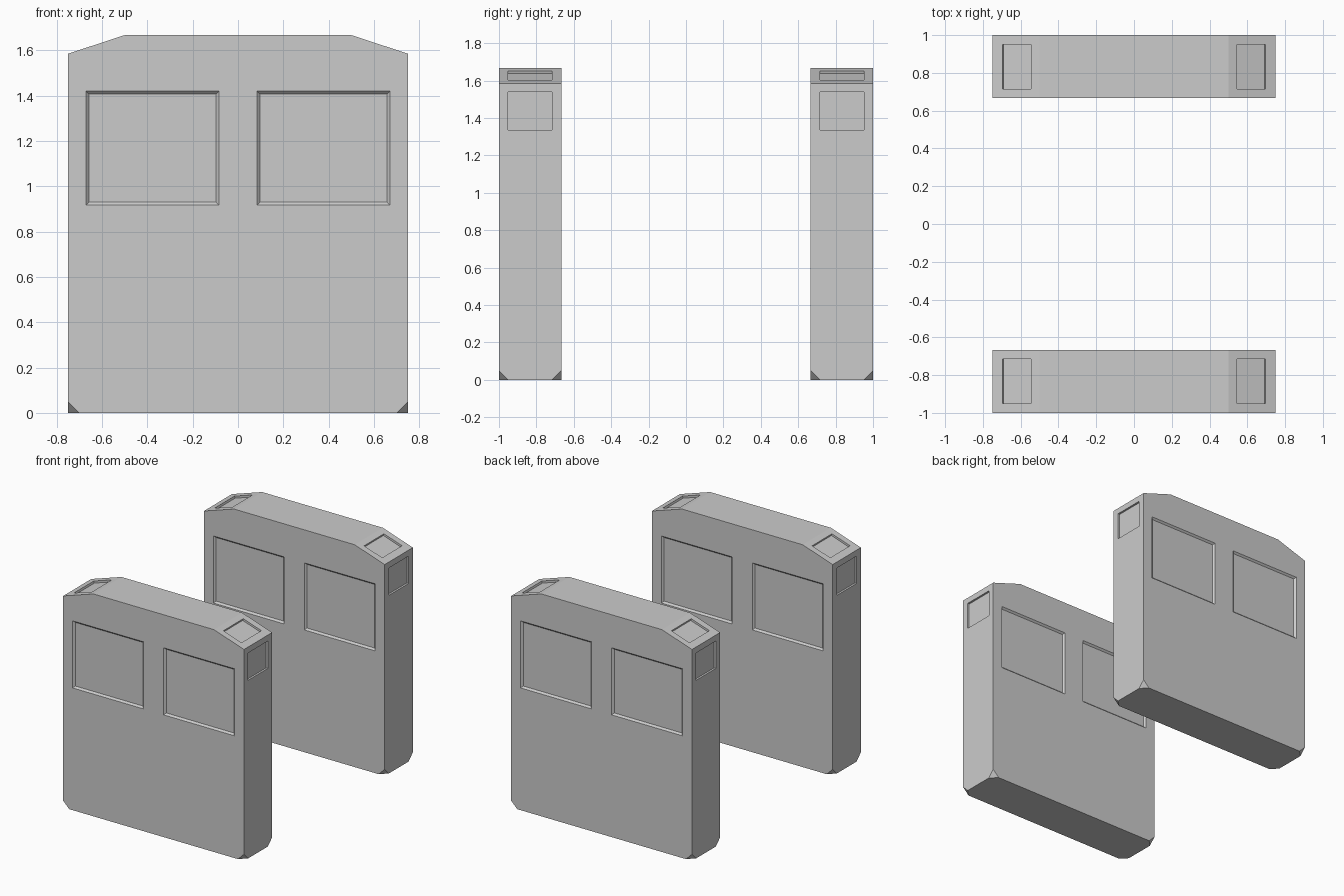
import bpy, bmesh
from mathutils import Vector

if "Cube" in bpy.data.objects:
    bpy.data.objects.remove(bpy.data.objects["Cube"])

THICK, HEIGHT, HALF = 1 / 3, 1.667, 0.75
SHOULDER_X, SHOULDER_Z = 0.5, 1.585


def make_object(name, bm):
    bmesh.ops.recalc_face_normals(bm, faces=bm.faces)
    mesh = bpy.data.meshes.new(name)
    bm.to_mesh(mesh)
    bm.free()
    ob = bpy.data.objects.new(name, mesh)
    bpy.context.collection.objects.link(ob)
    return ob


def add_cutter(bm, center, normal, u, width, length, depth, taper=0.0):
    """Block straddling a surface, narrowing inward by taper."""
    n, u, c = Vector(normal).normalized(), Vector(u).normalized(), Vector(center)
    v = n.cross(u)
    rings = []
    for s in (-1, 1):
        a, b = width / 2 + s * taper, length / 2 + s * taper
        rings.append([bm.verts.new(c + n * depth * s + u * a * i + v * b * j)
                      for i, j in ((-1, -1), (1, -1), (1, 1), (-1, 1))])
    low, high = rings
    bm.faces.new(low[::-1])
    bm.faces.new(high)
    for i in range(4):
        k = (i + 1) % 4
        bm.faces.new((low[i], low[k], high[k], high[i]))


def make_pillar(name, y):
    # Body: extruded outline with clipped bottom corners
    bm = bmesh.new()
    outline = [(-HALF, 0), (HALF, 0), (HALF, SHOULDER_Z), (SHOULDER_X, HEIGHT),
               (-SHOULDER_X, HEIGHT), (-HALF, SHOULDER_Z)]
    face = bm.faces.new([bm.verts.new((x, y - THICK / 2, z)) for x, z in outline])
    ext = bmesh.ops.extrude_face_region(bm, geom=[face], use_keep_orig=True)
    bmesh.ops.translate(bm, vec=(0, THICK, 0),
                        verts=[g for g in ext["geom"] if isinstance(g, bmesh.types.BMVert)])
    bmesh.ops.bevel(bm, geom=[v for v in bm.verts if v.co.z < 0.01],
                    offset=0.05, segments=1, affect='VERTICES')
    pillar = make_object(name, bm)

    # Recesses: side panels, end windows and sloped reader pads
    bm = bmesh.new()
    slope = (HEIGHT - SHOULDER_Z) / (HALF - SHOULDER_X)
    pad_z = HEIGHT - (0.62 - SHOULDER_X) * slope
    for s in (-1, 1):
        for side in (-1, 1):
            add_cutter(bm, (s * 0.377, y + side * THICK / 2, 1.168), (0, side, 0),
                       (1, 0, 0), 0.587, 0.503, 0.013, 0.013)
        add_cutter(bm, (s * HALF, y, 1.4375), (s, 0, 0), (0, 1, 0), 0.235, 0.205, 0.015)
        add_cutter(bm, (s * 0.62, y, pad_z), (s * slope, 0, 1), (0, 1, 0),
                   0.235, 0.158, 0.015)
    cutter = make_object(name + "_recess_cutter", bm)

    mod = pillar.modifiers.new("recesses", 'BOOLEAN')
    mod.operation, mod.solver, mod.object = 'DIFFERENCE', 'EXACT', cutter
    bpy.context.view_layer.objects.active = pillar
    bpy.ops.object.modifier_apply(modifier=mod.name)
    bpy.data.objects.remove(cutter)


make_pillar("front_gate_pillar", -1 + THICK / 2)
make_pillar("back_gate_pillar", 1 - THICK / 2)
